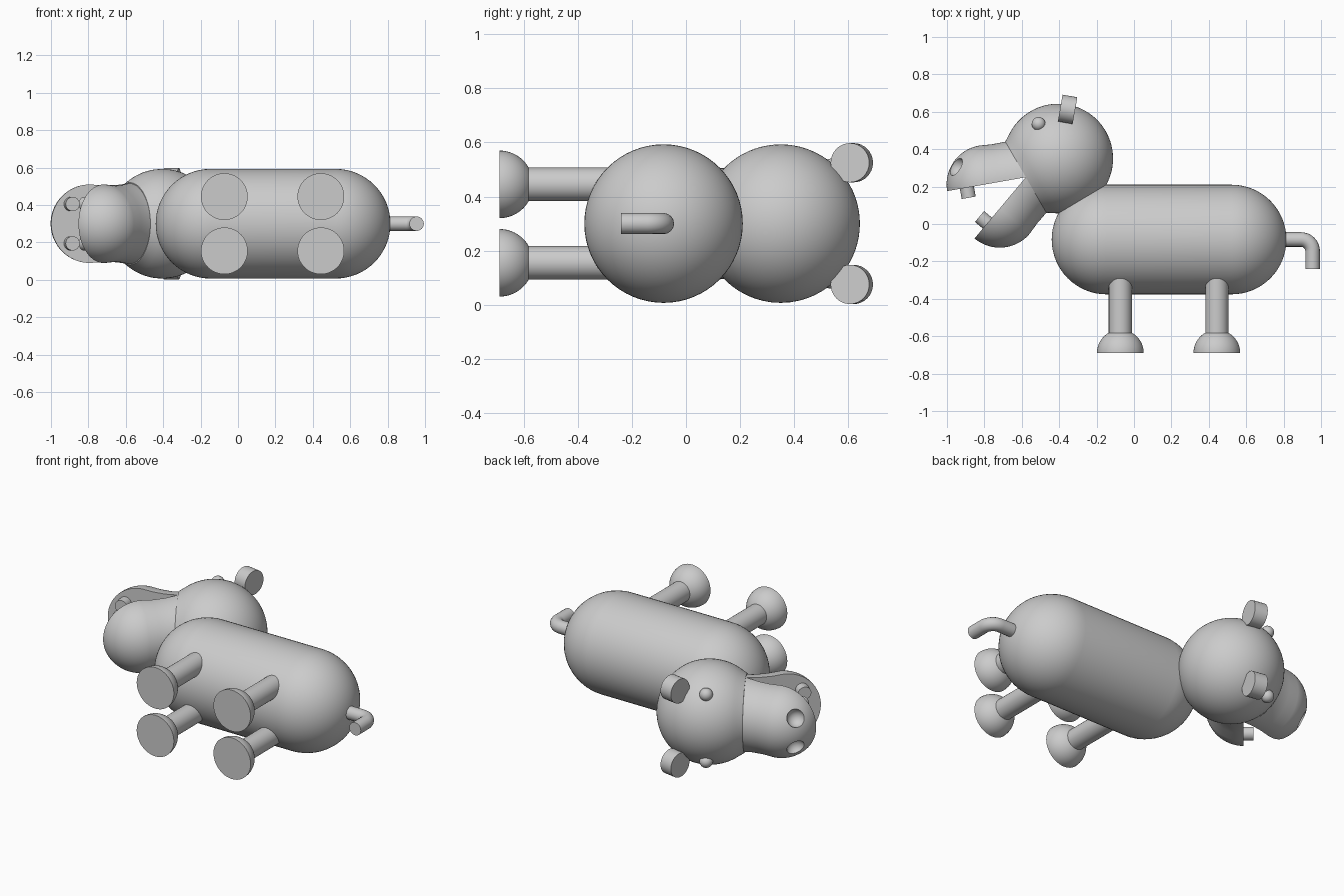
import bpy, bmesh
from math import sin, cos, pi, radians
from mathutils import Matrix, Vector

if "Cube" in bpy.data.objects:
    bpy.data.objects.remove(bpy.data.objects["Cube"])

grey = bpy.data.materials.new("plain grey")
grey.use_nodes = True
tone = (0.6, 0.6, 0.6, 1)
grey.diffuse_color = tone
grey.node_tree.nodes["Principled BSDF"].inputs["Base Color"].default_value = tone

MID = 0.30                      # height of the mirror plane
SIDE = Vector((0, 0, 1))


def frame(origin, axis, across=SIDE):
    """Placement whose local z runs along the axis and local x along across."""
    z, x = Vector(axis).normalized(), Vector(across)
    y = z.cross(x).normalized()
    x = y.cross(z)
    m = Matrix((x, y, z)).transposed().to_4x4()
    m.translation = Vector(origin)
    return m


def arc(centre, r, start, end, n=16):
    """Arc of (distance along axis, radius) points, angles in degrees."""
    return [(centre + r * cos(radians(start + (end - start) * i / n)),
             r * sin(radians(start + (end - start) * i / n))) for i in range(n + 1)]


def finish(obj):
    if not obj.data.materials:
        obj.data.materials.append(grey)
    bpy.ops.object.select_all(action='DESELECT')
    obj.select_set(True)
    bpy.context.view_layer.objects.active = obj
    bpy.ops.object.shade_smooth_by_angle(angle=radians(32))


def lathe(name, profile, place, turn=2 * pi, steps=48, smooth=True):
    """Solid turned from a profile; a part turn is closed with a flat face."""
    bm = bmesh.new()
    vs = [bm.verts.new((r, 0, t)) for t, r in profile]
    es = [bm.edges.new(p) for p in zip(vs, vs[1:])]
    bmesh.ops.spin(bm, geom=vs + es, axis=(0, 0, 1), cent=(0, 0, 0),
                   angle=turn, steps=steps)
    bmesh.ops.remove_doubles(bm, verts=bm.verts, dist=1e-4)
    bmesh.ops.holes_fill(bm, edges=[e for e in bm.edges if e.is_boundary], sides=0)
    bmesh.ops.recalc_face_normals(bm, faces=bm.faces)
    bm.transform(place)
    mesh = bpy.data.meshes.new(name)
    bm.to_mesh(mesh)
    bm.free()
    obj = bpy.data.objects.new(name, mesh)
    bpy.context.collection.objects.link(obj)
    if smooth:
        finish(obj)
    return obj


def rod(name, r, length, place, steps=32):
    return lathe(name, [(0, 0), (0, r), (length, r), (length, 0)], place, steps=steps)


# Body: capsule
R = 0.293
lathe("body", arc(-0.147, R, 180, 90) + arc(0.522, R, 90, 0),
      frame((0, -0.083, MID), (1, 0, 0)), steps=64)

# Head: ball cut flat where the jaws open
head = Vector((-0.405, 0.35, MID))
forward = Vector((cos(radians(210)), sin(radians(210)), 0))
lathe("head", arc(0, R, 180, 55, 32) + [(0.2, 0.22), (0.2, 0)],
      frame(head, forward), steps=64)

# Jaws: half-turned muzzles opening from one hinge, each with two teeth
hinge = head + forward * 0.2
JR, JC = 0.21, 0.217
jaw_profile = [(0, 0), (0, 0.216), (0.08, 0.206), (0.15, 0.205)] + arc(JC, JR, 90, 0, 20)
jaws = {}
for name, angle, flip in (("upper", 190, 1), ("lower", 230, -1)):
    axis = Vector((cos(radians(angle)), sin(radians(angle)), 0))
    place = frame(hinge, axis, SIDE * flip)
    jaws[name] = lathe(name + "_jaw", jaw_profile, place, pi, 40, smooth=False), place
    outward = place.to_3x3() @ Vector((0, 1, 0))
    for s, label in ((1, "a"), (-1, "b")):
        root = place @ Vector((s * 0.105, 0.02, 0.32))
        rod(f"{name}_tooth_{label}", 0.038, 0.075, frame(root, -outward))

# Nostrils: round hollows cut into the upper jaw
upper, place = jaws["upper"]
for s in (1, -1):
    spot = Vector((s * 0.085, 0.115, 0.135)).normalized() * JR + Vector((0, 0, JC))
    cutter = lathe("nostril_cutter", arc(0, 0.052, 180, 0),
                   frame(place @ spot, (1, 0, 0)), steps=32)
    cutter.hide_render = True
    mod = upper.modifiers.new("nostril", 'BOOLEAN')
    mod.operation, mod.object, mod.solver = 'DIFFERENCE', cutter, 'EXACT'
    bpy.context.view_layer.objects.active = upper
    bpy.ops.object.modifier_apply(modifier=mod.name)
    bpy.data.objects.remove(cutter)
for jaw, _ in jaws.values():
    finish(jaw)

# Paired parts on either side of the mirror plane
for s, label in ((1, "right"), (-1, "left")):
    # Ears: thick discs
    tilt = Vector((cos(radians(-10)), sin(radians(-10)), 0))
    ear = Vector((-0.355, 0.613, MID + s * 0.225))
    rod(f"{label}_ear", 0.0725, 0.08, frame(ear - tilt * 0.04, tilt))
    # Eyes: small beads
    lathe(f"{label}_eye", arc(0, 0.037, 180, 0),
          frame((-0.51, 0.535, MID + s * 0.203), (1, 0, 0)), steps=24)
    # Legs with domed feet
    for x, end in ((-0.073, "front"), (0.443, "back")):
        base = Vector((x, -0.69, MID + s * 0.145))
        rod(f"{label}_{end}_leg", 0.062, 0.5, frame(base + Vector((0, 0.05, 0)), (0, 1, 0)))
        lathe(f"{label}_{end}_foot", [(0, 0)] + arc(0, 0.125, 90, 0),
              frame(base, (0, 1, 0)))

# Tail: bent tube
curve = bpy.data.curves.new("tail", 'CURVE')
curve.dimensions = '3D'
curve.bevel_depth, curve.bevel_resolution, curve.use_fill_caps = 0.039, 6, True
bend = [(0.893 + 0.062 * sin(a * pi / 20), -0.145 + 0.062 * cos(a * pi / 20))
        for a in range(11)]
path = [(0.75, -0.083)] + bend + [(0.955, -0.24)]
line = curve.splines.new('POLY')
line.points.add(len(path) - 1)
for p, (x, y) in zip(line.points, path):
    p.co = (x, y, MID, 1)
tail = bpy.data.objects.new("tail", curve)
bpy.context.collection.objects.link(tail)
bpy.ops.object.select_all(action='DESELECT')
tail.select_set(True)
bpy.context.view_layer.objects.active = tail
bpy.ops.object.convert(target='MESH')
finish(bpy.context.view_layer.objects.active)
